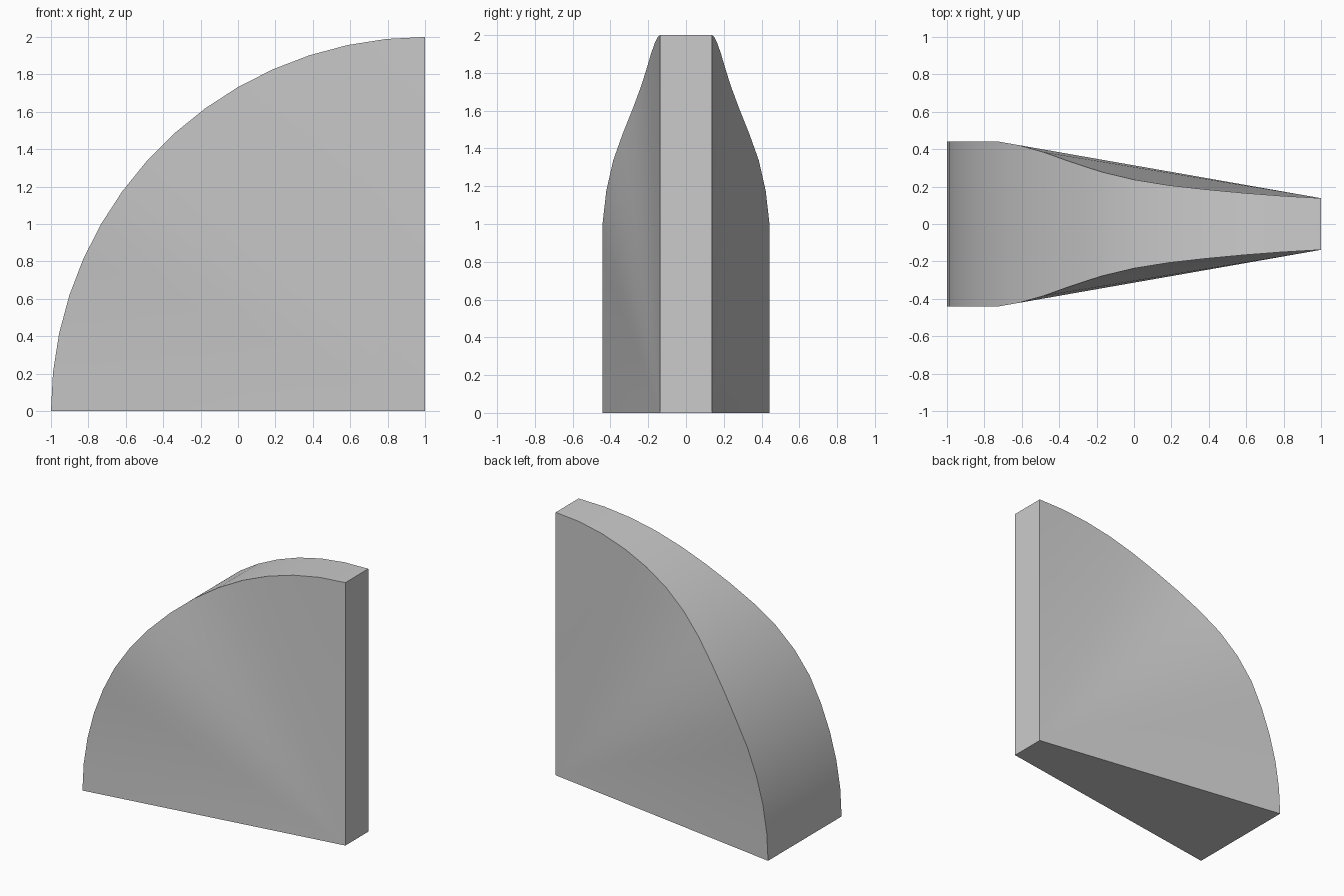
import bpy, bmesh
from math import sin, cos, radians

if "Cube" in bpy.data.objects:
    bpy.data.objects.remove(bpy.data.objects["Cube"])

RADIUS, APEX_X, STEPS = 2.0, 1.0, 15
# half thickness of the rim at each 6 degree step, from floor to top
HALF = [0.442] * 6 + [0.422, 0.385, 0.332, 0.279, 0.237,
                      0.207, 0.185, 0.166, 0.150, 0.138]

bm = bmesh.new()


def side(sign):
    """Apex and rim points of one side, filled as a triangle fan."""
    apex = bm.verts.new((APEX_X, sign * HALF[-1], 0))
    rim = []
    for i, h in enumerate(HALF):
        a = radians(90 * i / STEPS)
        rim.append(bm.verts.new((APEX_X - RADIUS * cos(a), sign * h, RADIUS * sin(a))))
    for p, q in zip(rim, rim[1:]):
        bm.faces.new((apex, p, q))
    return [apex] + rim


# two mirrored fans joined by a strip: floor, curved rim and upright end
front, back = side(-1), side(1)
n = len(front)
for i in range(n):
    j = (i + 1) % n
    bm.faces.new((front[i], front[j], back[j], back[i]))
bmesh.ops.recalc_face_normals(bm, faces=bm.faces)

mesh = bpy.data.meshes.new("quarter_round_wedge")
bm.to_mesh(mesh)
bm.free()
wedge = bpy.data.objects.new("quarter_round_wedge", mesh)
bpy.context.collection.objects.link(wedge)

# smooth sides and rim, crisp borders
bpy.context.view_layer.objects.active = wedge
wedge.select_set(True)
bpy.ops.object.shade_smooth_by_angle(angle=radians(30))
